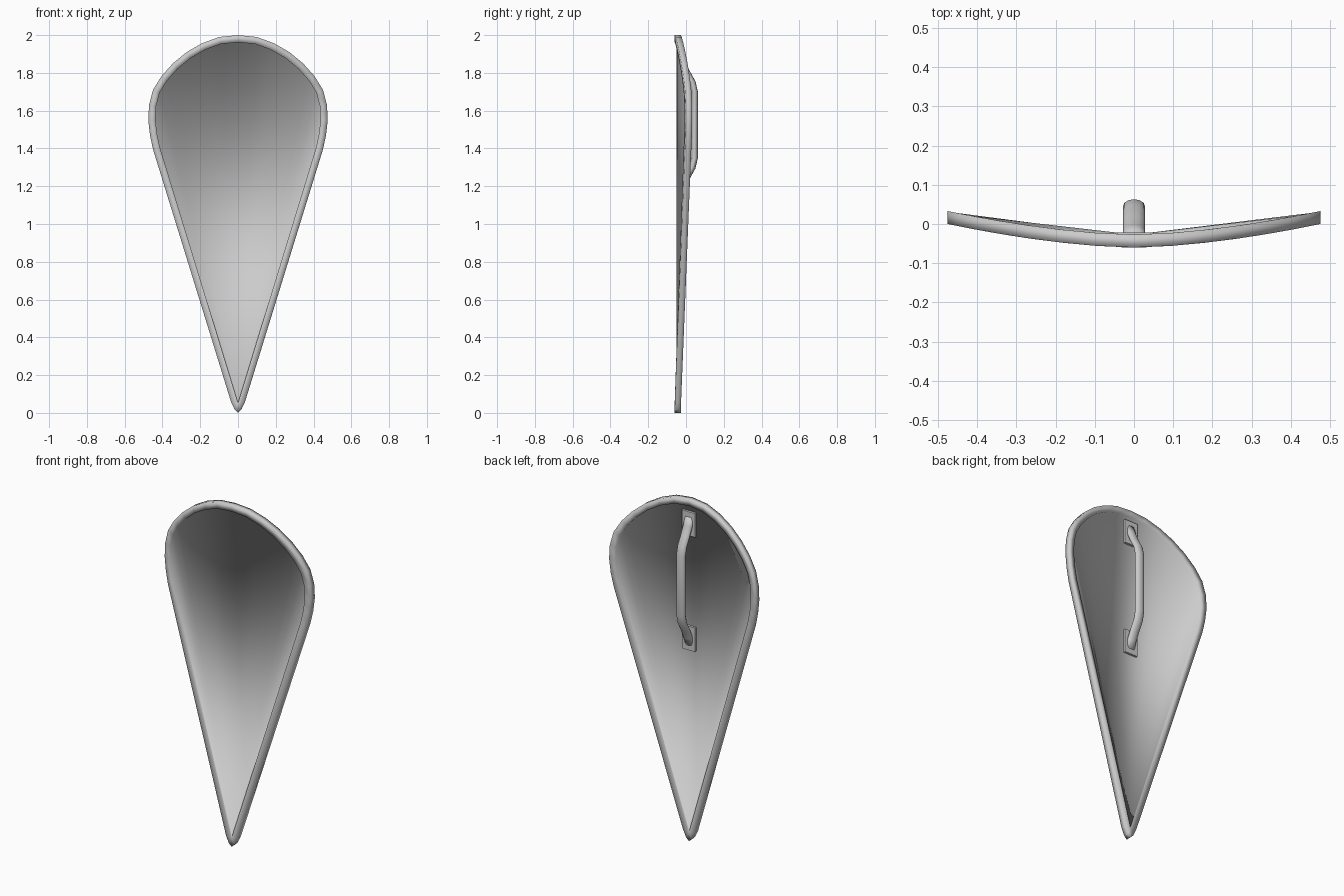
import bpy, bmesh, math
from mathutils import Vector

cube = bpy.data.objects.get("Cube")
if cube:
    bpy.data.objects.remove(cube)

steel = bpy.data.materials.new("plain_grey")
steel.use_nodes = True
GREY = (0.6, 0.6, 0.6, 1)
steel.diffuse_color = GREY
steel.node_tree.nodes["Principled BSDF"].inputs["Base Color"].default_value = GREY


def finish(bm, name, smooth_all=True):
    bmesh.ops.remove_doubles(bm, verts=bm.verts, dist=0.0005)
    bmesh.ops.recalc_face_normals(bm, faces=bm.faces)
    for f in bm.faces:
        f.smooth = smooth_all
    mesh = bpy.data.meshes.new(name)
    bm.to_mesh(mesh)
    bm.free()
    mesh.materials.append(steel)
    obj = bpy.data.objects.new(name, mesh)
    bpy.context.collection.objects.link(obj)
    return obj


def bridge(bm, a, b):
    """Join two closed rings of vertices with quads."""
    n = len(a)
    for i in range(n):
        j = (i + 1) % n
        bm.faces.new((a[i], a[j], b[j], b[i]))


# Shield outline: right half from the top to the tip, then mirrored
HALF_WIDTH, RIM, DEPTH = 0.475, 0.038, 0.033
half = [(0, 2), (0.1, 1.99), (0.19, 1.957), (0.272, 1.91), (0.345, 1.85),
        (0.405, 1.783), (0.45, 1.71), (0.471, 1.63), (0.475, 1.55),
        (0.466, 1.47), (0.45, 1.395), (0.037, 0.058), (0.018, 0.018), (0, 0)]
outer = [Vector(p) for p in half + [(-x, z) for x, z in half[-2:0:-1]]]
TIP = Vector((0, 0.053))

inner = []
for i, p in enumerate(outer):
    along = (outer[(i + 1) % len(outer)] - outer[i - 1]).normalized()
    inward = Vector((along.y, -along.x))
    inner.append(TIP if p.y < 0.1 else p + inward * RIM)


def bend(x):
    """Front surface, curved back towards the sides."""
    return -0.06 + 0.06 * (abs(x) / HALF_WIDTH) ** 1.65


# Shield: square rim around a thin recessed panel that fans out from the tip
bm = bmesh.new()


def ring(points, depth):
    return [bm.verts.new((p.x, bend(p.x) + depth, p.y)) for p in points]


rings = [ring(inner, 0.009), ring(inner, 0), ring(outer, 0),
         ring(outer, DEPTH), ring(inner, DEPTH), ring(inner, 0.024)]
for a, b in zip(rings, rings[1:]):
    bridge(bm, a, b)
apex = half.index((0, 0))
for panel in (rings[0], rings[-1]):
    for i in range(len(panel)):
        j = (i + 1) % len(panel)
        if outer[i].y > 0.1 or outer[j].y > 0.1:
            if apex not in (i, j):
                bm.faces.new((panel[i], panel[j], panel[apex]))
finish(bm, "shield_body")

# Handle: oval tube bent in to the panel at both ends
MID = 1.525
upper = [(-0.034, 0.37), (-0.018, 0.325), (0.006, 0.275),
         (0.034, 0.225), (0.046, 0.175)]
path = [Vector((0, y, MID + z)) for y, z in upper]
path += [Vector((0, y, MID - z)) for y, z in reversed(upper)]
bm = bmesh.new()
SIDES = 12
tube = []
for i, p in enumerate(path):
    t = (path[min(i + 1, len(path) - 1)] - path[max(i - 1, 0)]).normalized()
    normal = t.cross(Vector((1, 0, 0)))
    loop = []
    for k in range(SIDES):
        ang = math.tau * k / SIDES
        offset = Vector((0.028 * math.cos(ang), 0, 0)) + normal * 0.017 * math.sin(ang)
        loop.append(bm.verts.new(p + offset))
    tube.append(loop)
for a, b in zip(tube, tube[1:]):
    bridge(bm, a, b)
bm.faces.new(tube[0])
bm.faces.new(tube[-1])
finish(bm, "handle")

# Mounting plates under the handle ends
for name, side in (("upper_plate", 1), ("lower_plate", -1)):
    bm = bmesh.new()
    bmesh.ops.create_cube(bm, size=1)
    for v in bm.verts:
        v.co = Vector((v.co.x * 0.085, v.co.y * 0.016 - 0.03,
                       v.co.z * 0.14 + MID + side * 0.335))
    finish(bm, name, False)
